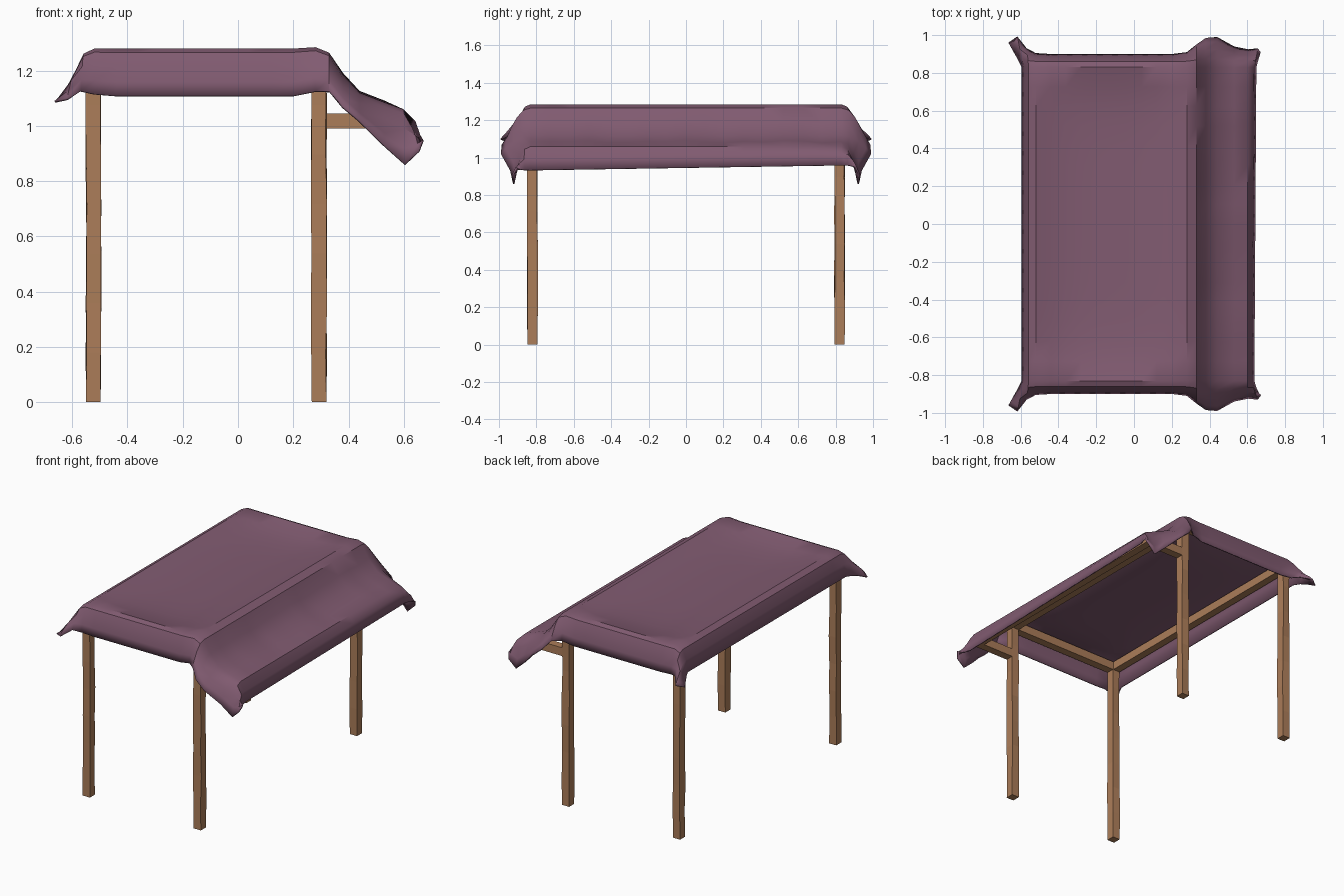
import bpy, bmesh, math, random

if "Cube" in bpy.data.objects:
    bpy.data.objects.remove(bpy.data.objects["Cube"])

random.seed(4)


def material(name, rgb):
    m = bpy.data.materials.new(name)
    m.diffuse_color = (*rgb, 1)
    m.use_nodes = True
    m.node_tree.nodes["Principled BSDF"].inputs["Base Color"].default_value = m.diffuse_color
    return m


WOOD = material("brown wood", (0.41, 0.205, 0.10))
CLOTH = material("plum cloth", (0.22, 0.105, 0.165))


def finish(bm, name, mat):
    me = bpy.data.meshes.new(name)
    bm.to_mesh(me)
    bm.free()
    me.materials.append(mat)
    ob = bpy.data.objects.new(name, me)
    bpy.context.collection.objects.link(ob)
    return ob


def timber(name, lo, hi, cuts=0, wobble=0.0):
    """Box from corner lo to corner hi, with optional rings nudged along its height."""
    bm = bmesh.new()
    rings = []
    for k in range(cuts + 2):
        z = lo[2] + (hi[2] - lo[2]) * k / (cuts + 1)
        w = wobble if 0 < k < cuts + 1 else 0
        rings.append([bm.verts.new((x + random.uniform(-w, w), y + random.uniform(-w, w), z))
                      for x, y in ((lo[0], lo[1]), (hi[0], lo[1]), (hi[0], hi[1]), (lo[0], hi[1]))])
    for a, b in zip(rings, rings[1:]):
        for i in range(4):
            j = (i + 1) % 4
            bm.faces.new((a[i], a[j], b[j], b[i]))
    bm.faces.new(rings[0][::-1])
    bm.faces.new(rings[-1])
    return finish(bm, name, WOOD)


# Frame: posts, end beams and awning arms at both ends
X0, X1, W, TOP = -0.55, 0.267, 0.053, 1.255
for side, y in (("front", -0.848), ("back", 0.795)):
    for end, x in (("left", X0), ("right", X1)):
        timber(f"{side}_{end}_post", (x, y, 0), (x + W, y + W, TOP), 6, 0.003)
    timber(f"{side}_beam", (X0 + W, y, TOP - 0.055), (X1, y + W, TOP))
    timber(f"{side}_awning_arm", (X1 + W, y, 0.99), (0.595, y + W, 1.045))
# Long beams and awning rail
for name, x, z in (("left_beam", X0, TOP - 0.055), ("right_beam", X1, TOP - 0.055),
                   ("awning_rail", 0.545, 0.99)):
    timber(name, (x, -0.795, z), (x + W - 0.003, 0.795, z + 0.055))

# Cloth cross-section: x, z, then hem drop, y flare and x flare at both ends
SECTION = [(-0.595, 1.12, 0.03, 0.06, -0.07), (-0.583, 1.20, 0.10, 0.093, -0.035),
           (-0.558, 1.262, 0.135, 0.03, -0.01), (-0.52, 1.28, 0.165, 0.005, 0)]
SECTION += [(-0.52 + 0.80 * k / 10, 1.28, 0.172, 0, 0) for k in range(1, 10)]
SECTION += [(0.28, 1.285, 0.16, 0.01, 0), (0.33, 1.265, 0.14, 0.05, 0),
            (0.38, 1.185, 0.115, 0.085, 0), (0.44, 1.12, 0.10, 0.09, 0),
            (0.53, 1.085, 0.155, 0.04, 0), (0.60, 1.06, 0.20, 0.025, 0.005),
            (0.625, 1.0, 0.09, 0.03, 0.03), (0.638, 0.935, -0.015, 0.01, 0.032)]
# Stations along y: position and how far over the end it hangs (0..1)
HALF = [(0.90, 1.0), (0.893, 0.7), (0.88, 0.35), (0.86, 0.08), (0.83, 0.0)]
ALONG = [(-y, t) for y, t in HALF]
ALONG += [(-0.83 + 1.66 * k / 16, 0) for k in range(1, 16)]
ALONG += HALF[::-1]

bm = bmesh.new()
grid = []
for y, t in ALONG:
    row = []
    for x, z, drop, fy, fx in SECTION:
        # dish sagging between the four beams
        u, v = (x + 0.12) / 0.40, y / 0.83
        sag = 0.045 * (1 - abs(u) ** 3) * (1 - v ** 6) if abs(u) < 1 and abs(v) < 1 else 0
        # loose folds on the awning, hem rising towards the back
        loose = 1 - t if 0.35 < x < 0.6 else 0
        fold = loose * 0.008 * math.sin(6 * y + 1) * math.cos(17 * y)
        rise = 0.016 * (y + 0.7) * (1 - t) if x > 0.61 else 0
        row.append(bm.verts.new((x + fx * t ** 0.5 + rise * 0.4,
                                 y + math.copysign(fy * t ** 0.7, y),
                                 z - drop * t - sag + fold + rise)))
    grid.append(row)
for a, b in zip(grid, grid[1:]):
    for i in range(len(a) - 1):
        bm.faces.new((a[i], a[i + 1], b[i + 1], b[i]))
cloth = finish(bm, "cloth_canopy", CLOTH)
mod = cloth.modifiers.new("thickness", "SOLIDIFY")
mod.thickness = 0.008
mod.offset = -1
bpy.context.view_layer.objects.active = cloth
cloth.select_set(True)
bpy.ops.object.shade_smooth_by_angle(angle=math.radians(35))
